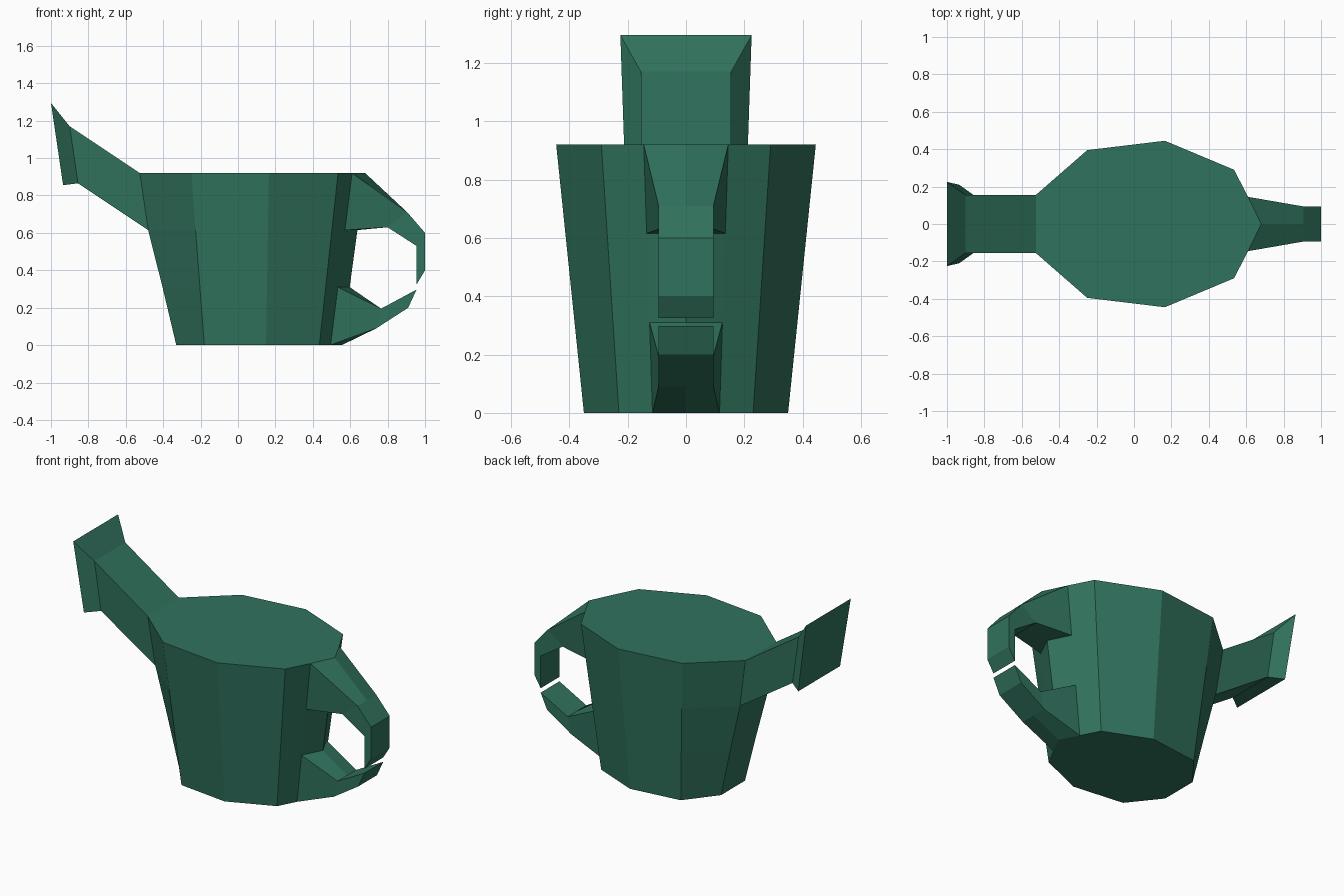
import bpy, bmesh

if "Cube" in bpy.data.objects:
    bpy.data.objects.remove(bpy.data.objects["Cube"])

mat = bpy.data.materials.new("green_plastic")
mat.diffuse_color = (0.03, 0.17, 0.11, 1)
mat.use_nodes = True
mat.node_tree.nodes["Principled BSDF"].inputs["Base Color"].default_value = mat.diffuse_color


def loft(name, rings, cap_start=False, cap_end=True):
    """Skin a list of equal-length point rings into one flat-shaded object."""
    bm = bmesh.new()
    loops = [[bm.verts.new(p) for p in ring] for ring in rings]
    n = len(rings[0])
    for a, b in zip(loops, loops[1:]):
        for i in range(n):
            j = (i + 1) % n
            bm.faces.new((a[i], a[j], b[j], b[i]))
    if cap_start:
        bm.faces.new(loops[0][::-1])
    if cap_end:
        bm.faces.new(loops[-1])
    bmesh.ops.recalc_face_normals(bm, faces=bm.faces)
    mesh = bpy.data.meshes.new(name)
    bm.to_mesh(mesh)
    bm.free()
    mesh.materials.append(mat)
    obj = bpy.data.objects.new(name, mesh)
    bpy.context.collection.objects.link(obj)
    return obj


# Tapered body: half outline as (bottom x, bottom y, top x, top y), mirrored in y
TOP = 0.92
half = [(-0.33, 0.12, -0.525, 0.155), (-0.18, 0.31, -0.25, 0.395),
        (0.15, 0.35, 0.165, 0.445), (0.435, 0.23, 0.535, 0.29),
        (0.495, 0.115, 0.61, 0.145)]


def body_ring(z, bulge):
    t = z / TOP
    side = [(a + (c - a) * t, b + (d - b) * t) for a, b, c, d in half]
    side[0] = (side[0][0] - bulge, side[0][1])
    nose = (0.555 + (0.68 - 0.555) * t, 0)
    outline = [(x, -y) for x, y in side] + [nose] + side[::-1]
    return [(x, y, z) for x, y in outline]


loft("can_body", [body_ring(z, b) for z, b in
                  ((0, 0), (0.31, 0.008), (0.615, 0.02), (TOP, 0))], cap_start=True)


# Spout with flared end: (top x, z, half width), (bottom x, z, half width)
def spout_ring(top, bottom):
    (xt, zt, wt), (xb, zb, wb) = top, bottom
    return [(xt, -wt, zt), (xt, wt, zt), (xb, wb, zb), (xb, -wb, zb)]


loft("spout", [spout_ring((-0.525, 0.92, 0.155), (-0.48, 0.615, 0.144)),
               spout_ring((-0.9, 1.17, 0.155), (-0.855, 0.865, 0.153)),
               spout_ring((-1.0, 1.295, 0.225), (-0.935, 0.855, 0.21))])


# Handle halves: each ring has outer and inner (x, z, half width, middle offset)
def handle_ring(outer, inner):
    (xo, zo, wo, mo), (xi, zi, wi, mi) = outer, inner
    return [(xo, -wo, zo), (xo + mo, 0, zo), (xo, wo, zo),
            (xi, wi, zi), (xi + mi, 0, zi), (xi, -wi, zi)]


W = 0.094
loft("handle_upper", [
    handle_ring((0.61, 0.92, 0.145, 0.07), (0.572, 0.615, 0.135, 0.066)),
    handle_ring((0.905, 0.71, W, 0), (0.80, 0.63, W, 0)),
    handle_ring((1.0, 0.6, W, 0), (0.955, 0.53, W, 0)),
    handle_ring((1.0, 0.4, W, 0), (0.955, 0.325, W, 0))])
loft("handle_lower", [
    handle_ring((0.495, 0, 0.115, 0.06), (0.534, 0.31, 0.125, 0.063)),
    handle_ring((0.74, 0.09, W, 0), (0.765, 0.195, W, 0)),
    handle_ring((0.91, 0.2, W, 0), (0.955, 0.297, W, 0))])
